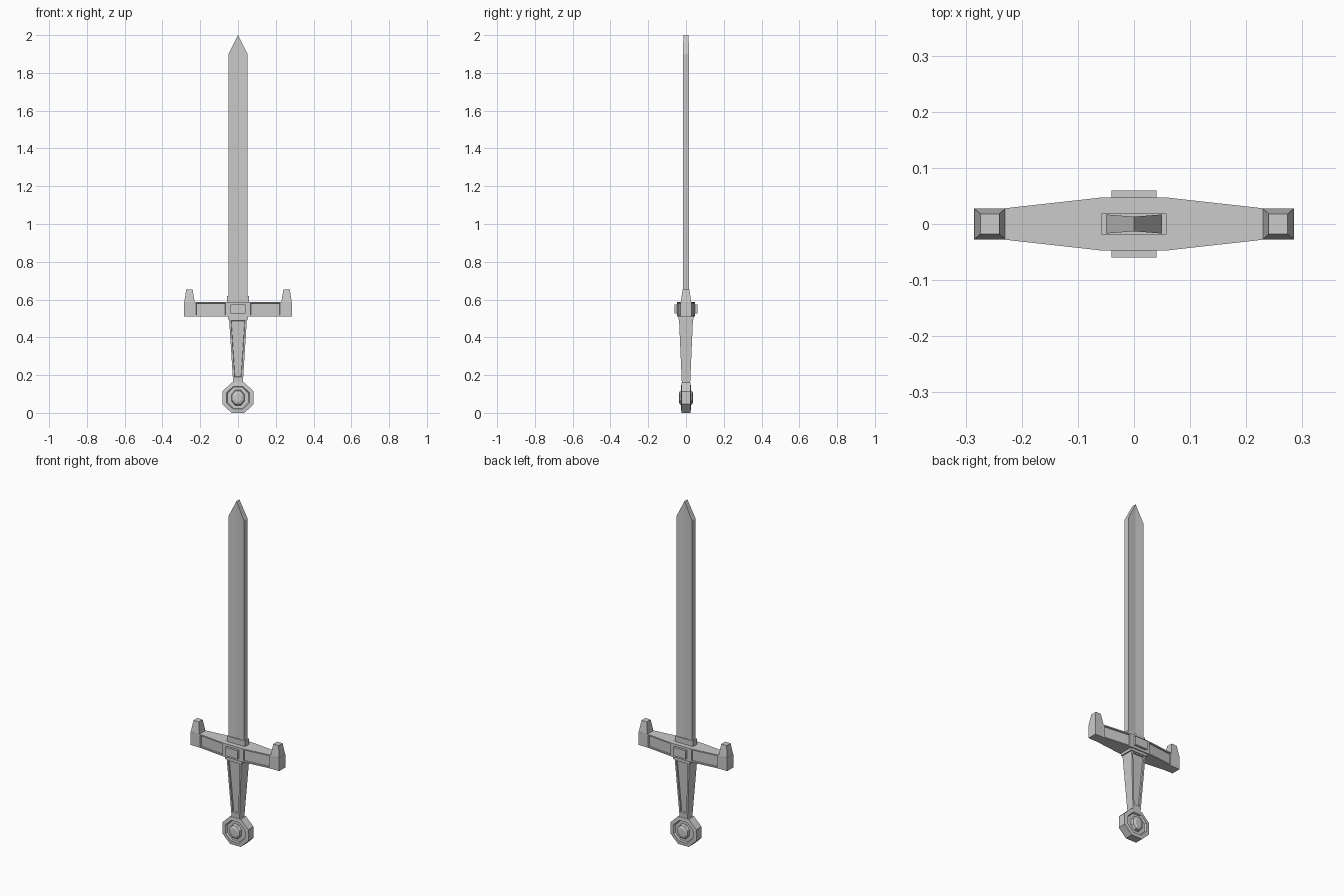
import bpy, bmesh, math

if "Cube" in bpy.data.objects:
    bpy.data.objects.remove(bpy.data.objects["Cube"])


def finish(name, bm):
    bmesh.ops.recalc_face_normals(bm, faces=bm.faces)
    me = bpy.data.meshes.new(name)
    bm.to_mesh(me)
    bm.free()
    ob = bpy.data.objects.new(name, me)
    bpy.context.collection.objects.link(ob)
    return ob


def loft(rings):
    """Skin a list of equal-length vertex rings and cap both ends."""
    bm = bmesh.new()
    vs = [[bm.verts.new(p) for p in r] for r in rings]
    n = len(vs[0])
    for a, b in zip(vs, vs[1:]):
        for i in range(n):
            j = (i + 1) % n
            bm.faces.new((a[i], a[j], b[j], b[i]))
    bm.faces.new(vs[0])
    bm.faces.new(vs[-1])
    bmesh.ops.recalc_face_normals(bm, faces=bm.faces)
    return bm


def rect(hx, hy, z, cx=0):
    return [(cx - hx, -hy, z), (cx + hx, -hy, z), (cx + hx, hy, z), (cx - hx, hy, z)]


def recess(bm, test, border, depth):
    """Sink a framed panel into each front or back face that passes the test."""
    faces = [f for f in bm.faces if abs(f.normal.y) > 0.8 and test(f.calc_center_median())]
    bmesh.ops.inset_individual(bm, faces=faces, thickness=border)
    bmesh.ops.inset_individual(bm, faces=faces, thickness=0.002, depth=-depth)


# Blade: slab with a shallow central crease and a pointed end
E, C = 0.017, 0.013
def blade_ring(z_edge, z_mid):
    return [(-.05, -E, z_edge), (0, -C, z_mid), (.05, -E, z_edge),
            (.05, E, z_edge), (0, C, z_mid), (-.05, E, z_edge)]

bm = loft([blade_ring(.58, .58), blade_ring(1.9, 1.9)])
top = [f for f in bm.faces if f.normal.z > .9]
bmesh.ops.delete(bm, geom=top, context='FACES_ONLY')
# point closed by front, back and two sloping edge faces
bm.verts.ensure_lookup_table()
l0, m0, r0, r1, m1, l1 = bm.verts[6:12]
t0, t1 = bm.verts.new((0, -C, 2)), bm.verts.new((0, C, 2))
for f in ((l0, m0, t0), (m0, r0, t0), (r1, m1, t1), (m1, l1, t1),
          (r0, r1, t1, t0), (l1, l0, t0, t1)):
    bm.faces.new(f)
finish("blade", bm)

# Collar at the blade root
finish("blade_collar", loft([rect(.058, .019, .575), rect(.058, .019, .62)]))

# Crossguard tapering to its ends, with recessed panels
def guard_ring(x, hy):
    return [(x, -hy, .51), (x, hy, .51), (x, hy, .588), (x, -hy, .588)]

bm = loft([guard_ring(x, hy) for x, hy in
           ((-.285, .028), (-.23, .028), (-.06, .047), (.06, .047), (.23, .028), (.285, .028))])
recess(bm, lambda c: .1 < abs(c.x) < .2, .01, .007)
finish("crossguard", bm)

# Upturned guard tips
for side, label in ((-1, "left"), (1, "right")):
    finish("guard_tip_" + label, loft([rect(.028, .028, .585, side * .257),
                                       rect(.017, .018, .652, side * .257)]))

# Raised centre block through the guard
finish("guard_block", loft([rect(.04, .06, .525), rect(.04, .06, .575)]))

# Collar at the top of the grip
finish("grip_collar", loft([rect(.054, .041, .495), rect(.054, .041, .515)]))

# Tapered grip with long recessed panels
bm = loft([rect(.026, .021, .14), rect(.027, .023, .18), rect(.047, .037, .498)])
recess(bm, lambda c: c.z > .2, .014, .008)
finish("grip", bm)

# Octagonal pommel with sunken ring and faceted boss on both faces
def octagon(ax, az, y):
    k = 1 / math.cos(math.pi / 8)
    return [(ax * k * math.cos(math.pi / 8 + i * math.pi / 4), y,
             .08 + az * k * math.sin(math.pi / 8 + i * math.pi / 4)) for i in range(8)]

steps = [(.017, .023, .038), (.031, .036, .032), (.035, .041, .017),
         (.056, .056, .017), (.062, .060, .026), (.083, .080, .024)]
rings = [octagon(a, b, -y) for a, b, y in steps]
rings += [octagon(a, b, y) for a, b, y in reversed(steps)]
finish("pommel", loft(rings))
